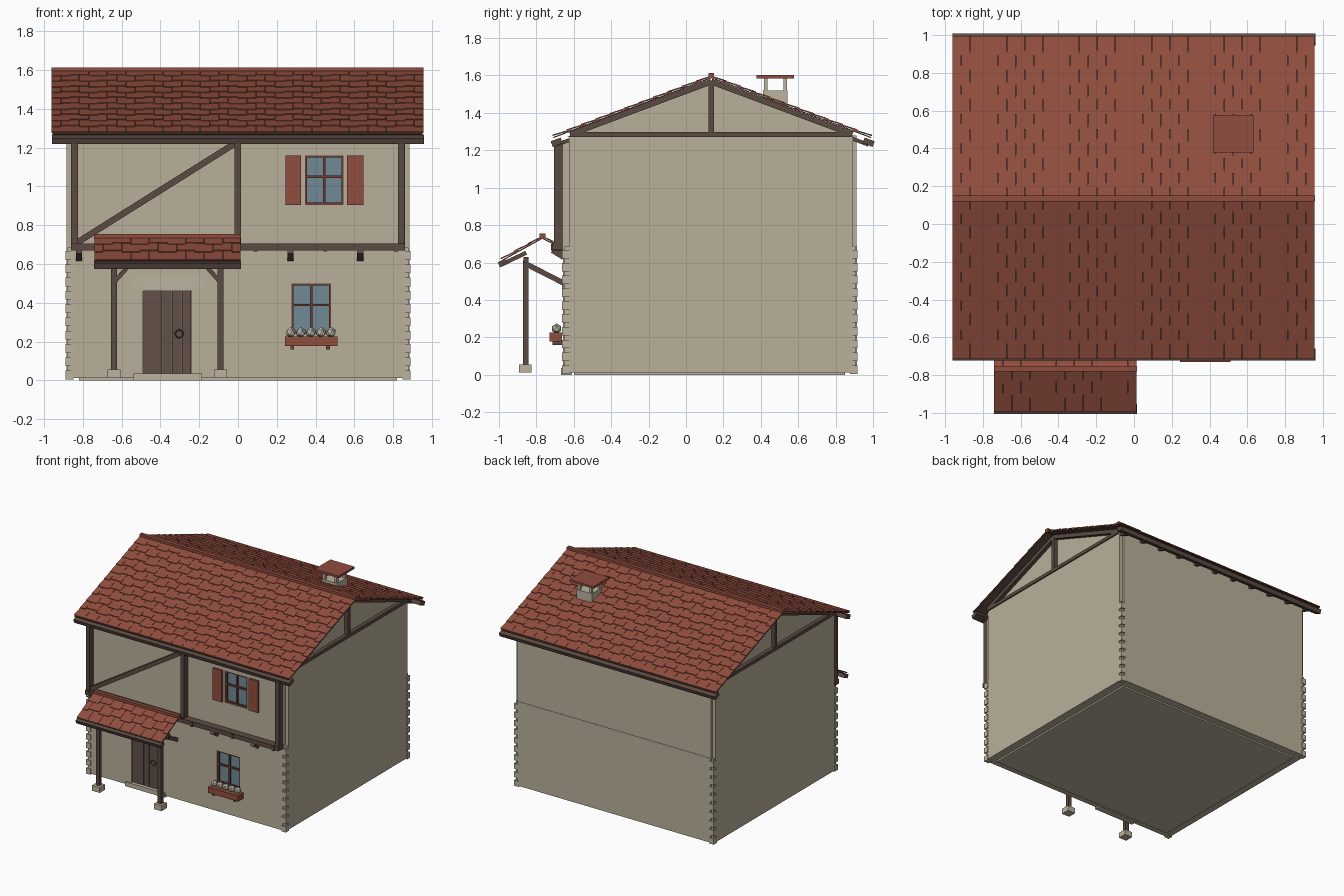
import bpy, bmesh, math
from mathutils import Vector, Matrix

cube = bpy.data.objects.get("Cube")
if cube:
    bpy.data.objects.remove(cube, do_unlink=True)


def material(name, r, g, b):
    lin = [((c / 255 + 0.055) / 1.055) ** 2.4 for c in (r, g, b)] + [1]
    m = bpy.data.materials.new(name)
    m.use_nodes = True
    m.diffuse_color = lin
    m.node_tree.nodes["Principled BSDF"].inputs["Base Color"].default_value = lin
    return m


PLASTER = material("beige plaster", 186, 176, 154)
STONE = material("pale stone", 188, 180, 160)
WOOD = material("dark timber", 92, 74, 66)
DOOR = material("door brown", 98, 80, 72)
TILE = material("clay red", 144, 77, 62)
FRAME = material("window red brown", 108, 60, 48)
GLASS = material("blue grey glass", 112, 138, 148)
PETAL = material("off white petals", 196, 194, 180)


def finish(name, bm, mat):
    me = bpy.data.meshes.new(name)
    bm.to_mesh(me)
    bm.free()
    me.materials.append(mat)
    ob = bpy.data.objects.new(name, me)
    bpy.context.collection.objects.link(ob)
    return ob


def cube_at(bm, centre, size, rot=Matrix.Identity(4)):
    m = Matrix.Translation(centre) @ rot @ Matrix.Diagonal((*size, 1))
    bmesh.ops.create_cube(bm, size=1, matrix=m)


def boxes(name, mat, *spans):
    """One object from boxes given as (x0, x1, y0, y1, z0, z1)."""
    bm = bmesh.new()
    for x0, x1, y0, y1, z0, z1 in spans:
        cube_at(bm, ((x0 + x1) / 2, (y0 + y1) / 2, (z0 + z1) / 2),
                (x1 - x0, y1 - y0, z1 - z0))
    return finish(name, bm, mat)


def beams(name, mat, w, h, *ends):
    """One object from sloping bars between pairs of points."""
    bm = bmesh.new()
    for a, b in ends:
        a, b = Vector(a), Vector(b)
        rot = (b - a).to_track_quat('Y', 'Z').to_matrix().to_4x4()
        cube_at(bm, (a + b) / 2, (w, (b - a).length, h), rot)
    return finish(name, bm, mat)


def tiles(name, eave, ridge, x0, x1, rows, cols):
    """Overlapping staggered tiles over a thin board; eave and ridge are (y, z)."""
    a, b = Vector((0, *eave)), Vector((0, *ridge))
    mid = (x0 + x1) / 2
    beams(name + "_board", WOOD, x1 - x0 - 0.01, 0.006,
          ((mid, *eave), (mid, *ridge)))
    d = b - a
    rot = d.to_track_quat('Y', 'Z').to_matrix().to_4x4()
    n = rot.to_3x3() @ Vector((0, 0, 1))
    tilt = rot @ Matrix.Rotation(-0.06, 4, 'X')
    pitch, w = d.length / rows, (x1 - x0) / cols
    bm = bmesh.new()
    for r in range(rows):
        for c in range(cols + r % 2):
            left = x0 + (c - 0.5 * (r % 2)) * w
            l, u = max(left, x0), min(left + w, x1)
            slip = 0.016 * (c % 2)
            start = r * pitch + (slip if r else 0)
            end = min((r + 1.3) * pitch, d.length)
            p = a + d.normalized() * (start + end) / 2 + n * 0.009
            p.x = (l + u) / 2
            cube_at(bm, p, (u - l - 0.002, end - start, 0.007), tilt)
    return finish(name, bm, TILE)


# Walls: the core and the front and back slabs leave notched corners
boxes("side_walls", PLASTER, (-.885, .885, -.622, .89, .012, 1.28))
boxes("back_wall", PLASTER, (-.86, .86, .8, .915, .012, .69),
      (-.86, .86, .8, .912, .69, 1.28))
boxes("foundation", STONE, (-.82, .82, -.6, .85, 0, .05))
front = boxes("front_wall", PLASTER, (-.86, .86, -.657, -.61, .012, 1.255))
UPPER, LOWER, DOORWAY = (.345, .545, .905, 1.16), (.275, .48, .24, .5), (-.49, -.24, .035, .46)
cutter = boxes("opening_cutter", PLASTER,
               *[(x0, x1, -.7, -.5, z0, z1) for x0, x1, z0, z1 in (UPPER, LOWER, DOORWAY)])
cutter.hide_render = True
mod = front.modifiers.new("openings", 'BOOLEAN')
mod.object, mod.operation = cutter, 'DIFFERENCE'
bpy.context.view_layer.objects.active = front
bpy.ops.object.modifier_apply(modifier=mod.name)
bpy.data.objects.remove(cutter, do_unlink=True)

# Corner stones
stones = []
for sx in (-1, 1):
    for outer, s in ((-.662, 1), (.918, -1)):
        for i in range(10):
            z, size = .005 + i * .0685, .04
            xs = sorted((sx * .889, sx * (.889 - size)))
            ys = sorted((outer, outer + s * size))
            stones.append((*xs, *ys, z, z + .045))
        xs = sorted((sx * .88, sx * .84))
        ys = sorted((outer + s * .012, outer + s * .05))
        stones.append((*xs, *ys, .012, .685))
boxes("corner_stones", STONE, *stones)

# Gable block with timber framing on both ends
bm = bmesh.new()
tri = [bm.verts.new((-.865, y, z)) for y, z in ((-.64, 1.27), (.91, 1.27), (.135, 1.575))]
face = bm.faces.new(tri)
new = bmesh.ops.extrude_face_region(bm, geom=[face])["geom"]
bmesh.ops.translate(bm, vec=(1.73, 0, 0), verts=[v for v in new if isinstance(v, bmesh.types.BMVert)])
bmesh.ops.recalc_face_normals(bm, faces=bm.faces)
finish("gable_walls", bm, PLASTER)
for side, sx in (("right", -1), ("left", 1)):
    x = sx * .875
    boxes(side + "_gable_frame", WOOD, (x - .02, x + .02, -.62, .89, 1.27, 1.297),
          (x - .02, x + .02, .12, .15, 1.28, 1.57))
    beams(side + "_gable_rafters", WOOD, .04, .03,
          ((x, -.62, 1.285), (x, .135, 1.567)), ((x, .89, 1.285), (x, .135, 1.567)))

# Main roof
tiles("front_roof", (-.71, 1.268), (.135, 1.588), -.962, .957, 11, 20)
tiles("back_roof", (.99, 1.268), (.135, 1.588), -.962, .957, 11, 20)
boxes("ridge_cap", TILE, (-.962, .957, .12, .15, 1.585, 1.613))
slope = .376
for name, y, s in (("front_eave_beam", -.69, 1), ("back_eave_beam", .975, -1)):
    beams(name, WOOD, 1.92, .032, ((0, y - s * .028, 1.233), (0, y + s * .025, 1.233 + .053 * slope)))
    beams(name + "_rafters", WOOD, .022, .02,
          *[((-.87 + i * .174, y, 1.23), (-.87 + i * .174, y + s * .1, 1.23 + .1 * slope)) for i in range(11)])

# Chimney
cx, cy = .525, .478
boxes("chimney_stack", STONE, (cx - .068, cx + .068, cy - .066, cy + .066, 1.38, 1.52))
boxes("chimney_posts", STONE, *[(cx + i * .052 - .01, cx + i * .052 + .01, cy + j * .052 - .01,
                                cy + j * .052 + .01, 1.51, 1.59) for i in (-1, 1) for j in (-1, 1)])
boxes("chimney_cap", TILE, (cx - .107, cx + .107, cy - .1, cy + .1, 1.585, 1.602))

# Upper storey timber frame
boxes("upper_posts", WOOD, *[(x - .017, x + .017, -.705, -.655, .69, 1.24) for x in (-.843, -.002, .842)])
beams("upper_brace", WOOD, .04, .032, ((-.83, -.675, .71), (-.01, -.675, 1.225)))
boxes("storey_beam", WOOD, (-.86, .86, -.715, -.65, .67, .705))
boxes("joist_ends", WOOD, *[(x - .01, x + .01, -.722, -.65, .664, .7) for x in (-.82, .09, .45, .815)])
beams("corbels", WOOD, .032, .045, *[((x, -.71, .672), (x, -.65, .635)) for x in (-.82, .27, .63)])


# Windows
def window(name, x0, x1, z0, z1):
    t, xm, zm = .006, (x0 + x1) / 2, z0 + (z1 - z0) * .57
    boxes(name + "_glass", GLASS, (x0, x1, -.636, -.615, z0, z1))
    bars = [(x - t, x + t, -.652, -.62, z0, z1) for x in (x0 + t, xm, x1 - t)]
    bars += [(x0, x1, -.65, -.62, z - t, z + t) for z in (z0 + t, zm, z1 - t)]
    boxes(name + "_frame", FRAME, *bars)


window("upper_window", *UPPER)
window("lower_window", *LOWER)
boxes("shutters", TILE, (.245, .325, -.672, -.65, .905, 1.16), (.562, .648, -.672, -.65, .905, 1.16))
boxes("flower_box", TILE, (.243, .512, -.73, -.662, .178, .225))
boxes("flower_box_brackets", WOOD, *[(x - .01, x + .01, -.715, -.65, .16, .18) for x in (.28, .465)])
bm = bmesh.new()
for i in range(5):
    bmesh.ops.create_icosphere(bm, subdivisions=1, radius=.028,
                               matrix=Matrix.Translation((.272 + i * .052, -.692, .247)))
finish("flowers", bm, PETAL)

# Door with stone surround, planks and ring handle
boxes("door_planks", DOOR, *[(-.49 + i * .05, -.442 + i * .05, -.64, -.61, .03, .46) for i in range(5)])
boxes("door_lintel", STONE, (-.49, -.24, -.662, -.64, .46, .48))
boxes("door_surround", STONE, (-.545, -.18, -.661, -.65, .48, .53),
      (-.545, -.49, -.66, -.65, .49, .53), (-.235, -.18, -.66, -.65, .49, .53))
boxes("door_step", STONE, (-.54, -.185, -.668, -.61, 0, .035))
bpy.ops.mesh.primitive_torus_add(location=(-.303, -.645, .24), rotation=(math.pi / 2, 0, 0),
                                 major_radius=.02, minor_radius=.004, major_segments=16, minor_segments=6)
ring = bpy.context.object
ring.name = "door_ring"
ring.data.materials.append(WOOD)

# Porch
PX = (-.64, -.09)
tiles("porch_front_roof", (-.985, .61), (-.768, .73), -.742, .015, 3, 8)
tiles("porch_back_roof", (-.66, .675), (-.768, .73), -.742, .015, 2, 8)
boxes("porch_ridge_cap", TILE, (-.742, .015, -.782, -.752, .728, .755))
beams("porch_eave_beam", WOOD, .757, .03, ((-.3635, -1, .588), (-.3635, -.96, .605)))
beams("porch_rafters", WOOD, .022, .022, *[((x, -.985, .59), (x, -.855, .652)) for x in (-.64, -.365, -.09)])
boxes("porch_posts", WOOD, *[(x - .016, x + .016, -.871, -.842, .05, .61) for x in PX])
boxes("porch_post_feet", STONE, *[(x - .034, x + .034, -.893, -.825, .012, .055) for x in PX])
boxes("porch_cross_beam", WOOD, (-.72, -.01, -.87, -.842, .6, .63))
beams("porch_wall_braces", WOOD, .028, .028, *[((x, -.86, .595), (x, -.65, .488)) for x in PX])
beams("porch_post_braces", WOOD, .022, .022, ((-.64, -.857, .505), (-.55, -.857, .605)),
      ((-.09, -.857, .505), (-.18, -.857, .605)))
